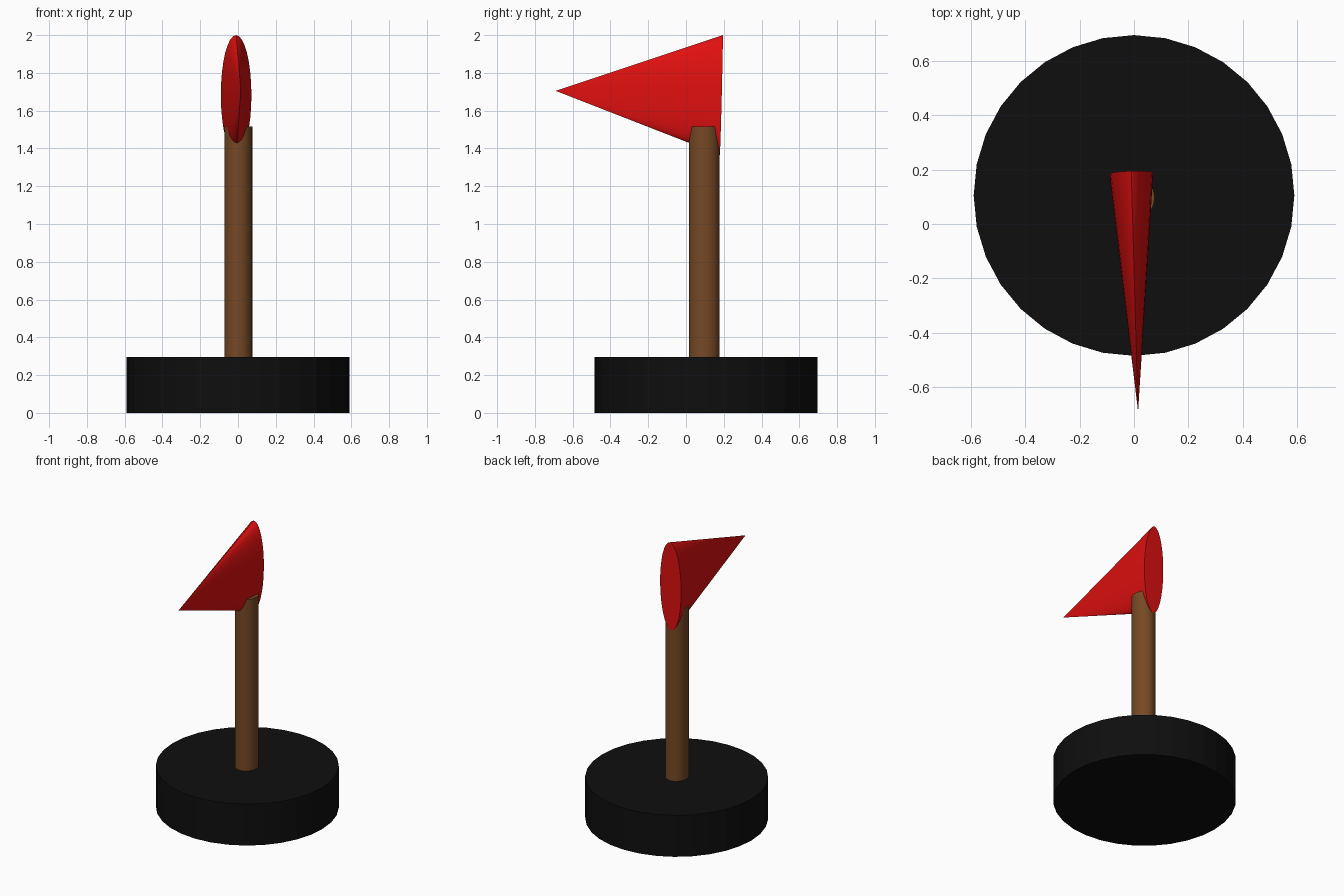
import bpy, math
from mathutils import Vector

if "Cube" in bpy.data.objects:
    bpy.data.objects.remove(bpy.data.objects["Cube"])


def material(name, rgb):
    m = bpy.data.materials.new(name)
    m.diffuse_color = (*rgb, 1)
    m.use_nodes = True
    m.node_tree.nodes["Principled BSDF"].inputs["Base Color"].default_value = m.diffuse_color
    return m


def cone(name, mat, center, r1, r2, depth, scale=(1, 1), axis=None, smooth=True):
    """Tapered or straight 32-sided round part, its axis along z or a given vector."""
    bpy.ops.mesh.primitive_cone_add(vertices=32, radius1=r1, radius2=r2,
                                    depth=depth, location=center)
    ob = bpy.context.object
    ob.name = name
    ob.scale = (scale[0], scale[1], 1)
    if axis is not None:
        ob.rotation_euler = axis.to_track_quat('Z', 'Y').to_euler()
    bpy.ops.object.transform_apply(location=False, rotation=True, scale=True)
    if smooth:
        bpy.ops.object.shade_smooth_by_angle(angle=math.radians(30))
    ob.data.materials.append(mat)
    return ob


black = material("black", (0.0045, 0.0045, 0.0045))
brown = material("wood brown", (0.18, 0.066, 0.018))
red = material("red", (0.75, 0.005, 0.005))

# Round base and upright pole
cone("base", black, (0, 0.105, 0.1475), 0.59, 0.59, 0.295, smooth=False)
cone("pole", brown, (0.002, 0.097, 0.9), 1, 1, 1.23, scale=(0.0735, 0.081))

# Flattened cone flag, pointing to the front
rim = Vector((-0.01, 0.187, 1.683))
tip = Vector((0.015, -0.69, 1.705))
axis = tip - rim
cone("flag", red, (rim + tip) / 2, 1, 0, axis.length, scale=(0.081, 0.317), axis=axis)
